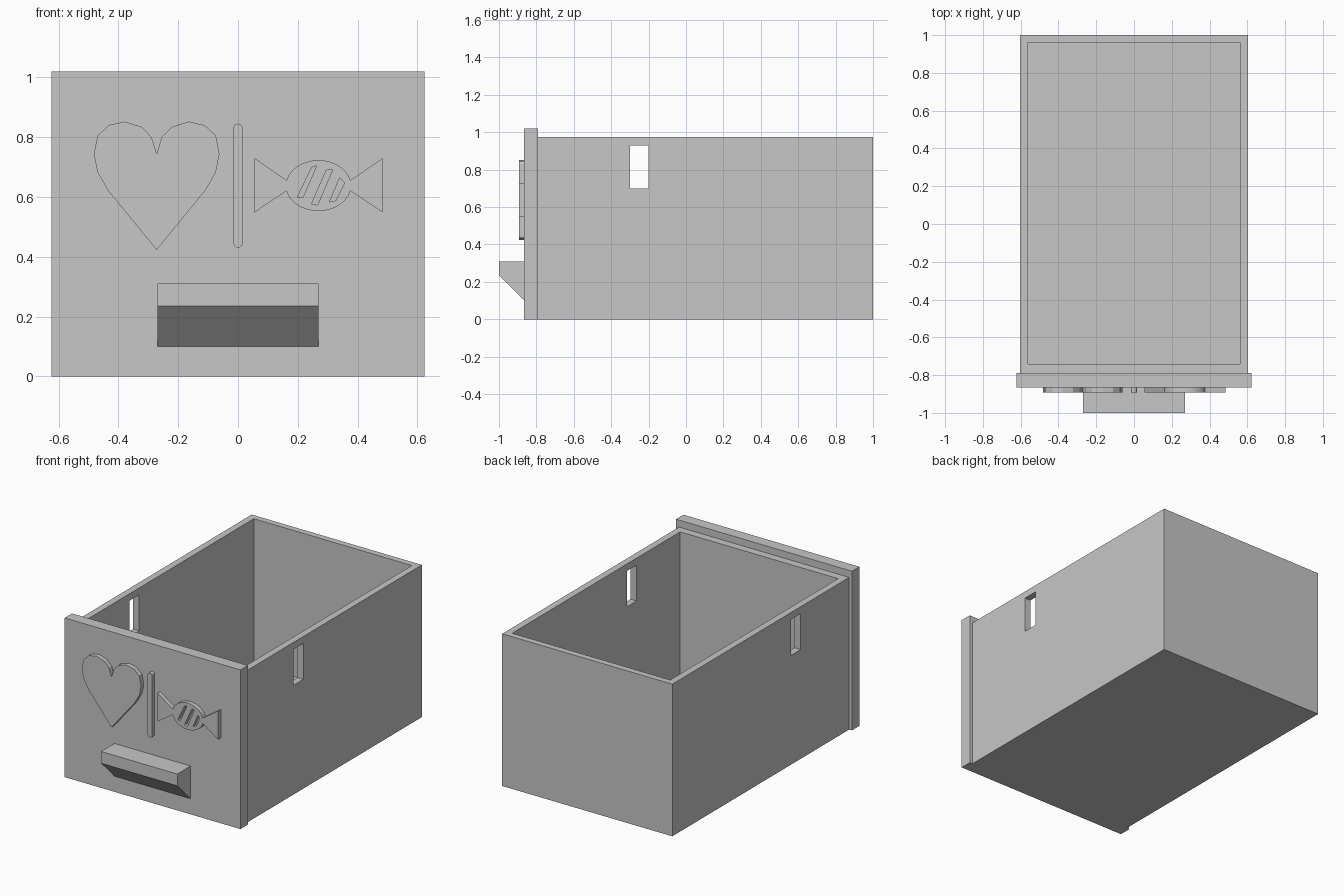
import bpy
import bmesh
from math import sin, cos, radians
from mathutils import Vector

if "Cube" in bpy.data.objects:
    bpy.data.objects.remove(bpy.data.objects["Cube"], do_unlink=True)

grey = bpy.data.materials.new("light_grey")
grey.use_nodes = True
grey.diffuse_color = (0.57, 0.57, 0.57, 1)
grey.node_tree.nodes["Principled BSDF"].inputs["Base Color"].default_value = grey.diffuse_color


def prism(name, start, end, outline):
    """Extrude a flat outline of 3D points by the vector from start to end."""
    bm = bmesh.new()
    face = bm.faces.new([bm.verts.new(Vector(p) + Vector(start)) for p in outline])
    moved = bmesh.ops.extrude_face_region(bm, geom=[face])["geom"]
    bmesh.ops.translate(bm, vec=Vector(end) - Vector(start),
                        verts=[v for v in moved if isinstance(v, bmesh.types.BMVert)])
    bmesh.ops.recalc_face_normals(bm, faces=bm.faces)
    mesh = bpy.data.meshes.new(name)
    bm.to_mesh(mesh)
    bm.free()
    mesh.materials.append(grey)
    obj = bpy.data.objects.new(name, mesh)
    bpy.context.collection.objects.link(obj)
    return obj


def box(name, x, y, z):
    base = [(x[0], y[0], 0), (x[1], y[0], 0), (x[1], y[1], 0), (x[0], y[1], 0)]
    return prism(name, (0, 0, z[0]), (0, 0, z[1]), base)


def relief(name, outline, front=-0.893, back=-0.865):
    """Raised shape on the front panel, drawn in x and z."""
    return prism(name, (0, back, 0), (0, front, 0), [(x, 0, z) for x, z in outline])


def cut(target, cutter):
    mod = target.modifiers.new("cut", "BOOLEAN")
    mod.operation = "DIFFERENCE"
    mod.solver = "EXACT"
    mod.object = cutter
    cutter.hide_render = True
    bpy.context.view_layer.objects.active = target
    bpy.ops.object.modifier_apply(modifier=mod.name)
    bpy.data.objects.remove(cutter, do_unlink=True)


def arc(cx, cz, rx, rz, first, last, steps):
    angles = [radians(first + (last - first) * i / steps) for i in range(steps + 1)]
    return [(cx + rx * cos(a), cz + rz * sin(a)) for a in angles]


# Open box with a slot through both side walls
drawer_box = box("drawer_box", (-0.603, 0.603), (-0.79, 1), (0, 0.975))
cut(drawer_box, box("cavity_cutter", (-0.56, 0.56), (-0.74, 0.96), (0.04, 1.2)))
cut(drawer_box, box("slot_cutter", (-0.8, 0.8), (-0.3, -0.2), (0.70, 0.93)))

# Front panel
box("front_panel", (-0.623, 0.623), (-0.865, -0.79), (0, 1.02))

# Handle with a sloping underside
handle_side = [(0, -0.865, 0.31), (0, -1, 0.31), (0, -1, 0.235), (0, -0.865, 0.10)]
prism("handle", (-0.27, 0, 0), (0.27, 0, 0), handle_side)

# Heart, mirrored about its middle
half = [(0, 0.744), (0.017, 0.80), (0.05, 0.834), (0.107, 0.852), (0.16, 0.84), (0.198, 0.805),
        (0.21, 0.744), (0.198, 0.683), (0.164, 0.623), (0, 0.423)]
heart = half + [(-x, z) for x, z in half[-2:0:-1]]
relief("heart", [(x - 0.272, z) for x, z in heart])

# Upright divider with rounded ends
relief("divider", arc(0, 0.83, 0.015, 0.015, 0, 180, 8) + arc(0, 0.445, 0.015, 0.015, 180, 360, 8))

# Wrapped sweet: oval body with flared wrapper ends and slanted grooves
cx, cz = 0.269, 0.638
sweet = (arc(cx, cz, 0.109, 0.085, 12, 168, 14) + [(0.055, 0.73), (0.055, 0.548)]
         + arc(cx, cz, 0.109, 0.085, 192, 348, 14) + [(0.484, 0.548), (0.484, 0.73)])
wrapped_sweet = relief("wrapped_sweet", sweet)
grooves = [
    [(0.198, 0.598), (0.217, 0.598), (0.263, 0.704), (0.246, 0.698)],
    [(0.246, 0.577), (0.266, 0.573), (0.317, 0.692), (0.296, 0.690)],
    [(0.306, 0.583), (0.327, 0.588), (0.356, 0.647), (0.340, 0.664)],
]
for outline in grooves:
    cut(wrapped_sweet, relief("groove_cutter", outline, -0.95, -0.80))
